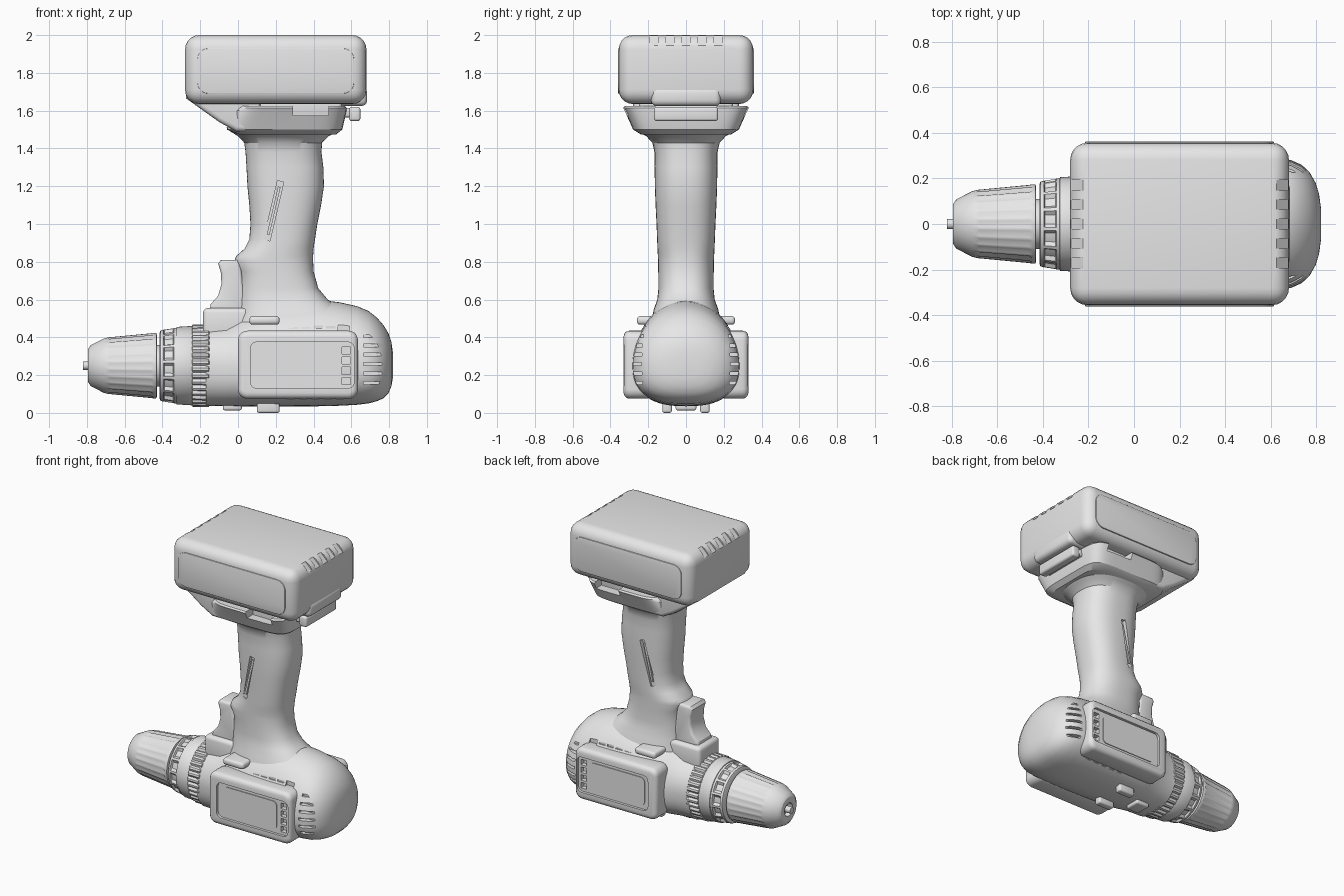
import bpy, bmesh, math
from mathutils import Vector, Matrix

if "Cube" in bpy.data.objects:
    bpy.data.objects.remove(bpy.data.objects["Cube"], do_unlink=True)

grey = bpy.data.materials.new("plain_grey")
grey.use_nodes = True
grey.diffuse_color = (0.8, 0.8, 0.8, 1)
grey.node_tree.nodes["Principled BSDF"].inputs["Base Color"].default_value = (0.8, 0.8, 0.8, 1)


def smooth(ob, angle=32):
    bpy.ops.object.select_all(action='DESELECT')
    ob.select_set(True)
    bpy.context.view_layer.objects.active = ob
    bpy.ops.object.shade_smooth_by_angle(angle=math.radians(angle))


def finish(name, bm):
    bmesh.ops.recalc_face_normals(bm, faces=bm.faces)
    me = bpy.data.meshes.new(name)
    bm.to_mesh(me)
    bm.free()
    me.materials.append(grey)
    ob = bpy.data.objects.new(name, me)
    bpy.context.collection.objects.link(ob)
    smooth(ob)
    return ob


def loft(name, rings):
    bm = bmesh.new()
    vs = [[bm.verts.new(p) for p in r] for r in rings]
    n = len(rings[0])
    for a, b in zip(vs, vs[1:]):
        for i in range(n):
            j = (i + 1) % n
            bm.faces.new((a[i], a[j], b[j], b[i]))
    bm.faces.new(vs[0])
    bm.faces.new(vs[-1])
    return finish(name, bm)


def oval(hx, up, down, n_up=2.0, n_down=2.0, count=56):
    """Rounded 2D section with separate upper and lower halves."""
    pts = []
    for i in range(count):
        a = 2 * math.pi * i / count
        c, s = math.cos(a), math.sin(a)
        e, h = (2 / n_up, up) if s >= 0 else (2 / n_down, down)
        pts.append((math.copysign(abs(c) ** e, c) * hx, math.copysign(abs(s) ** e, s) * h))
    return pts


def lathe(name, stations, count=72, groove=(3, 1)):
    """Turned part about the drill axis; stations are x, radius, groove depth."""
    period, width = groove
    rings = []
    for x, r, d in stations:
        ring = []
        for i in range(count):
            a = 2 * math.pi * i / count
            q = r - (d if i % period < width else 0)
            ring.append((x, q * math.cos(a), 0.25 + q * math.sin(a)))
        rings.append(ring)
    return loft(name, rings)


def boxes(name, items, bevel=0, seg=3):
    """Boxes given as (x0, x1, y0, y1, z0, z1[, tilt about y])."""
    bm = bmesh.new()
    for it in items:
        x0, x1, y0, y1, z0, z1 = it[:6]
        m = Matrix.Translation(((x0 + x1) / 2, (y0 + y1) / 2, (z0 + z1) / 2))
        m = m @ Matrix.Rotation(it[6] if len(it) > 6 else 0, 4, 'Y')
        m = m @ Matrix.Diagonal((x1 - x0, y1 - y0, z1 - z0, 1))
        bmesh.ops.create_cube(bm, size=1, matrix=m)
    if bevel:
        bmesh.ops.bevel(bm, geom=bm.edges[:], offset=bevel, segments=seg, profile=0.5, affect='EDGES')
    return finish(name, bm)


def prism(name, pts, y0, y1, bevel=0):
    """Side outline (x, z) pushed through y."""
    bm = bmesh.new()
    f = bm.faces.new([bm.verts.new((x, y0, z)) for x, z in pts])
    ext = bmesh.ops.extrude_face_region(bm, geom=[f])["geom"]
    bmesh.ops.translate(bm, vec=(0, y1 - y0, 0), verts=[v for v in ext if isinstance(v, bmesh.types.BMVert)])
    if bevel:
        rims = [e for e in bm.edges if abs(e.verts[0].co.y - e.verts[1].co.y) < 1e-5]
        bmesh.ops.bevel(bm, geom=rims, offset=bevel, segments=3, profile=0.5, affect='EDGES')
    return finish(name, bm)


def round_rect(x0, x1, z0, z1, r):
    pts = []
    for k, (cx, cz) in enumerate(((x1 - r, z1 - r), (x0 + r, z1 - r), (x0 + r, z0 + r), (x1 - r, z0 + r))):
        for i in range(6):
            a = math.pi / 2 * (k + i / 5)
            pts.append((cx + r * math.cos(a), cz + r * math.sin(a)))
    return pts


def cut(ob, cutter):
    cutter.hide_render = True
    mod = ob.modifiers.new("cut", 'BOOLEAN')
    mod.operation, mod.solver, mod.object = 'DIFFERENCE', 'EXACT', cutter
    bpy.context.view_layer.objects.active = ob
    bpy.ops.object.modifier_apply(modifier=mod.name)
    bpy.data.objects.remove(cutter, do_unlink=True)
    smooth(ob)


def both(x0, x1, y0, y1, *z):
    return [(x0, x1, y0, y1, *z), (x0, x1, -y1, -y0, *z)]


# Motor housing: x, half width, height above and below the axis
body = [(-.17, .212, .21, .213), (-.06, .218, .22, .215), (.02, .25, .26, .215), (.1, .265, .30, .215),
        (.25, .275, .335, .215), (.42, .28, .35, .215), (.54, .283, .335, .212), (.63, .283, .315, .207),
        (.69, .28, .29, .2), (.735, .26, .255, .188), (.77, .228, .215, .173), (.797, .18, .17, .145),
        (.812, .13, .125, .11), (.82, .07, .07, .065)]
housing = loft("motor_housing", [[(x, y, .25 + z) for y, z in oval(w, u, d, 2, 2.5)] for x, w, u, d in body])
slots = []
for k in range(6):                                  # rear cooling slots
    z = .15 + .05 * k
    slots += both(.665, .775, .235 - .003 * abs(k - 2), .36, z, z + .016)
for k in range(4):                                  # upper vents
    slots += both(.27 + .065 * k, .32 + .065 * k, .222, .3, .447, .465)
for k in range(5):                                  # lower vents
    slots += both(.26 + .065 * k, .30 + .065 * k, .19, .3, .062, .076)
slots += both(.53, .59, .215, .3, .43, .465)
cut(housing, boxes("slot_cutter", slots))

# Raised side panels with a recessed plate and a column of vents
for s, side in ((-1, "right"), (1, "left")):
    panel = prism(side + "_panel", round_rect(.0, .635, .075, .435, .05), s * .18, s * .33, .03)
    cut(panel, prism("recess_cutter", round_rect(.065, .615, .13, .375, .035), s * .312, s * .4))
    cut(panel, boxes("vent_cutter", [(.55, .595, min(s * .28, s * .36), max(s * .28, s * .36),
                                      .15 + .054 * k, .188 + .054 * k) for k in range(4)]))
    prism(side + "_panel_plate", round_rect(.10, .52, .155, .35, .03), s * .308, s * .317)

# Handle: z, front x, back x, half width
grip = [(.42, -.04, .64, .2), (.55, 0, .55, .17), (.60, .0, .475, .152), (.66, .005, .425, .146),
        (.75, .005, .40, .147), (.80, -.02, .398, .148), (.83, -.01, .398, .149), (.87, .035, .40, .151),
        (.92, .06, .408, .153), (1.0, .066, .42, .156), (1.1, .06, .44, .161), (1.2, .05, .455, .165),
        (1.3, .045, .452, .166), (1.38, .04, .442, .167), (1.43, .033, .445, .178), (1.465, .0, .48, .21),
        (1.49, -.04, .53, .26), (1.51, -.06, .55, .28)]
handle = loft("handle", [[((a + b) / 2 + x, y, z) for x, y in oval((b - a) / 2, w, w, 2.5, 2.5)]
                         for z, a, b, w in grip])
cut(handle, boxes("grip_slot_cutter", both(.172, .206, .137, .22, .91, 1.23, .23)))
boxes("grip_slot_strip", both(.182, .196, .12, .147, .94, 1.2, .23))

# Flared foot of the handle
foot = loft("handle_foot", [[((a + b) / 2 + x, y, z) for x, y in oval((b - a) / 2, w, w, 6, 6)]
                            for z, a, b, w in ((1.475, -.0, .52, .24), (1.50, -.06, .552, .28),
                                               (1.60, -.03, .575, .325), (1.615, -.01, .575, .333),
                                               (1.625, 0, .565, .325))])
cut(foot, boxes("foot_notch_cutter", both(.29, .48, .25, .4, 1.575, 1.7)))

# Battery pack
battery = boxes("battery_pack", [(-.28, .68, -.356, .356, 1.635, 2.0)], .075, 5)
end_slots = []
for k in range(-2, 3):
    for cx, tilt in ((.672, math.pi / 4), (-.272, -math.pi / 4)):
        y = .085 * k
        end_slots.append((cx - .08, cx + .08, y - .022, y + .022, 1.962, 2.022, tilt))
cut(battery, boxes("battery_slot_cutter", end_slots))
for s, side in ((-1, "right"), (1, "left")):
    prism(side + "_battery_plate", round_rect(-.215, .615, 1.69, 1.93, .06), s * .35, s * .361, .003)
boxes("battery_neck", [(-.02, .55, -.25, .25, 1.56, 1.68)], .02)
prism("battery_ramp", [(-.28, 1.74), (-.275, 1.665), (-.1, 1.54), (-.01, 1.49), (.12, 1.49), (.12, 1.74)],
      -.28, .28, .025)
boxes("latch_housing", [(.5, .684, -.185, .185, 1.625, 1.725)], .03)
boxes("latch_bar", [(.54, .60, -.165, .165, 1.565, 1.615)], .012)
boxes("latch_button", [(.588, .648, -.17, .17, 1.545, 1.62)], .014)

# Trigger and its mount
boxes("trigger_mount", [(-.185, .1, -.115, .115, .38, .555)], .025)
prism("trigger", [(-.15, .54), (-.145, .575), (-.105, .62), (-.088, .68), (-.09, .74), (-.105, .79), (-.09, .81),
                  (.0, .81), (.015, .78), (.04, .6), (.04, .54)], -.082, .082, .018)
boxes("direction_switch", [(.06, .22, -.26, .26, .467, .513)], .018)

# Chuck, clutch ring and gear collar
lathe("chuck", [(-.76, .045, 0), (-.795, .045, 0), (-.795, .085, 0), (-.78, .108, 0), (-.71, .144, 0),
                (-.69, .149, 0), (-.68, .151, .007), (-.46, .172, .009), (-.445, .174, 0),
                (-.432, .172, 0), (-.43, .165, 0)])
lathe("drill_jaws", [(-.82, .022, 0), (-.74, .022, 0)], 24)
lathe("spindle", [(-.45, .11, 0), (-.38, .11, 0)], 48)
lathe("clutch_ring", [(-.415, .175, 0), (-.41, .186, 0), (-.395, .19, .0), (-.39, .191, .016),
                      (-.345, .198, .016), (-.34, .199, 0), (-.325, .2, 0)], 84, (6, 4))
lathe("collar", [(-.33, .19, 0), (-.325, .205, 0), (-.245, .21, 0), (-.235, .205, 0), (-.16, .205, 0)])
lathe("ribbed_ring", [(-.245, .205, 0), (-.24, .218, .012), (-.155, .22, .012), (-.15, .208, 0)], 108, (3, 1))

# Small lugs below the housing
boxes("base_lugs", both(.10, .22, .075, .125, 0, .08), .012)
boxes("base_nub", [(-.08, .02, -.055, .055, .013, .07)], .012)
